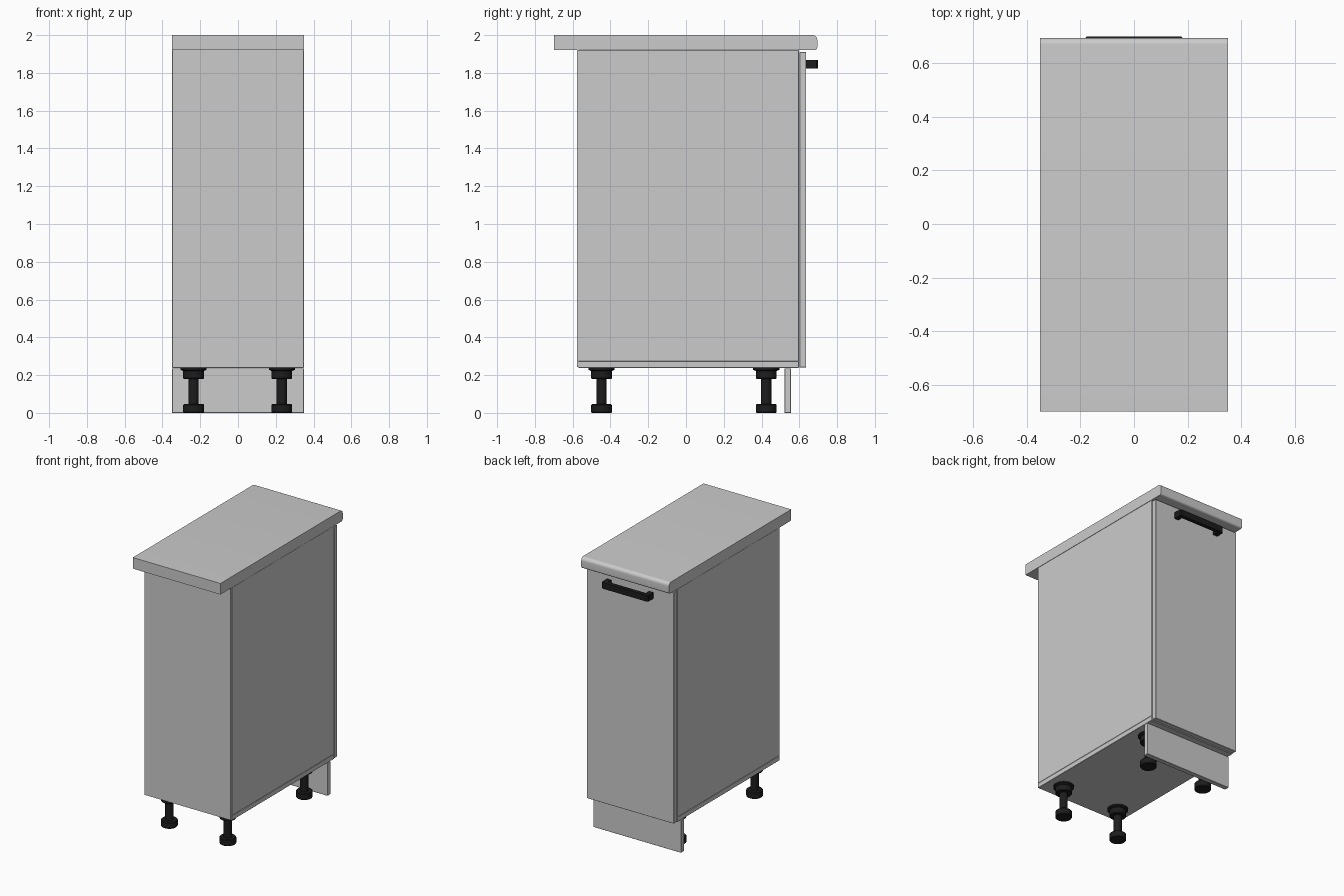
import bpy, bmesh, math
from mathutils import Vector

if "Cube" in bpy.data.objects:
    bpy.data.objects.remove(bpy.data.objects["Cube"])

black = bpy.data.materials.new("black_plastic")
black.diffuse_color = (0.012, 0.012, 0.013, 1)
black.use_nodes = True
black.node_tree.nodes["Principled BSDF"].inputs["Base Color"].default_value = black.diffuse_color


def finish(name, bm, mat=None, smooth=False):
    bmesh.ops.recalc_face_normals(bm, faces=bm.faces)
    me = bpy.data.meshes.new(name)
    bm.to_mesh(me)
    bm.free()
    ob = bpy.data.objects.new(name, me)
    bpy.context.collection.objects.link(ob)
    if mat:
        me.materials.append(mat)
    if smooth:
        bpy.ops.object.select_all(action='DESELECT')
        ob.select_set(True)
        bpy.context.view_layer.objects.active = ob
        bpy.ops.object.shade_smooth_by_angle(angle=math.radians(35))
    return ob


def panel(name, x, y, z, bevel=0.002, mat=None):
    """Box from (min, max) ranges with slightly eased edges."""
    bm = bmesh.new()
    bmesh.ops.create_cube(bm, size=1)
    for v in bm.verts:
        v.co = Vector([(r[0] + r[1]) / 2 + c * (r[1] - r[0]) for r, c in zip((x, y, z), v.co)])
    if bevel:
        bmesh.ops.bevel(bm, geom=bm.edges[:], offset=bevel, segments=1, affect='EDGES')
    return finish(name, bm, mat)


def extrude(name, points, direction, mat=None, smooth=False):
    """Closed outline pushed along a direction."""
    bm = bmesh.new()
    face = bm.faces.new([bm.verts.new(p) for p in points])
    out = bmesh.ops.extrude_face_region(bm, geom=[face], use_keep_orig=True)
    bmesh.ops.translate(bm, vec=direction, verts=[g for g in out["geom"] if isinstance(g, bmesh.types.BMVert)])
    return finish(name, bm, mat, smooth)


def lathe(name, profile, loc, steps=32):
    bm = bmesh.new()
    vs = [bm.verts.new((r, 0, z)) for r, z in profile]
    es = [bm.edges.new(p) for p in zip(vs, vs[1:])]
    bmesh.ops.spin(bm, geom=vs + es, axis=(0, 0, 1), cent=(0, 0, 0), angle=math.tau, steps=steps)
    bmesh.ops.remove_doubles(bm, verts=bm.verts, dist=1e-5)
    ob = finish(name, bm, black, True)
    ob.location = loc
    return ob


def arc(cy, cz, r, a0, a1, n=8):
    return [(-0.35, cy + r * math.cos(math.radians(a0 + (a1 - a0) * i / n)),
             cz + r * math.sin(math.radians(a0 + (a1 - a0) * i / n))) for i in range(n + 1)]


# Worktop with rounded front edge
outline = [(-0.35, -0.70, 2.0), (-0.35, -0.70, 1.92)]
outline += arc(0.68, 1.935, 0.015, -90, 0) + arc(0.67, 1.975, 0.025, 0, 90)
extrude("worktop", outline, (0.70, 0, 0), smooth=True)

# Carcass panels: full-width floor with the sides standing on it
T = 0.035
panel("floor_panel", (-0.349, 0.349), (-0.57, 0.597), (0.238, 0.238 + T))
for side, x in (("left", (-0.349, -0.349 + T)), ("right", (0.349 - T, 0.349))):
    panel(side + "_side", x, (-0.57, 0.597), (0.238 + T, 1.92))
panel("back_panel", (-0.345, 0.345), (-0.576, -0.569), (0.242, 1.92), 0)
panel("shelf", (-0.314, 0.314), (-0.565, 0.55), (1.06, 1.095))
for name, y in (("back_rail", (-0.565, -0.36)), ("front_rail", (0.39, 0.595))):
    panel(name, (-0.314, 0.314), y, (1.885, 1.92))

# Door and plinth
panel("door", (-0.347, 0.347), (0.601, 0.636), (0.24, 1.91))
panel("plinth", (-0.35, 0.35), (0.521, 0.556), (0.0, 0.236))

# Bracket handle on the door
bracket = [(-0.185, 0.635), (-0.185, 0.692), (-0.177, 0.70), (0.177, 0.70), (0.185, 0.692), (0.185, 0.635),
           (0.15, 0.635), (0.15, 0.672), (-0.15, 0.672), (-0.15, 0.635)]
extrude("handle", [(x, y, 1.822) for x, y in bracket], (0, 0, 0.045), black)

# Adjustable legs
leg = [(0, 0), (0.052, 0), (0.055, 0.004), (0.055, 0.042), (0.05, 0.047), (0.027, 0.047), (0.027, 0.18),
       (0.052, 0.18), (0.055, 0.184), (0.055, 0.222), (0.069, 0.228), (0.069, 0.239), (0, 0.239)]
for row, y in (("back", -0.447), ("front", 0.425)):
    for side, x in (("left", -0.235), ("right", 0.232)):
        lathe(f"{row}_{side}_leg", leg, (x, y, 0))
